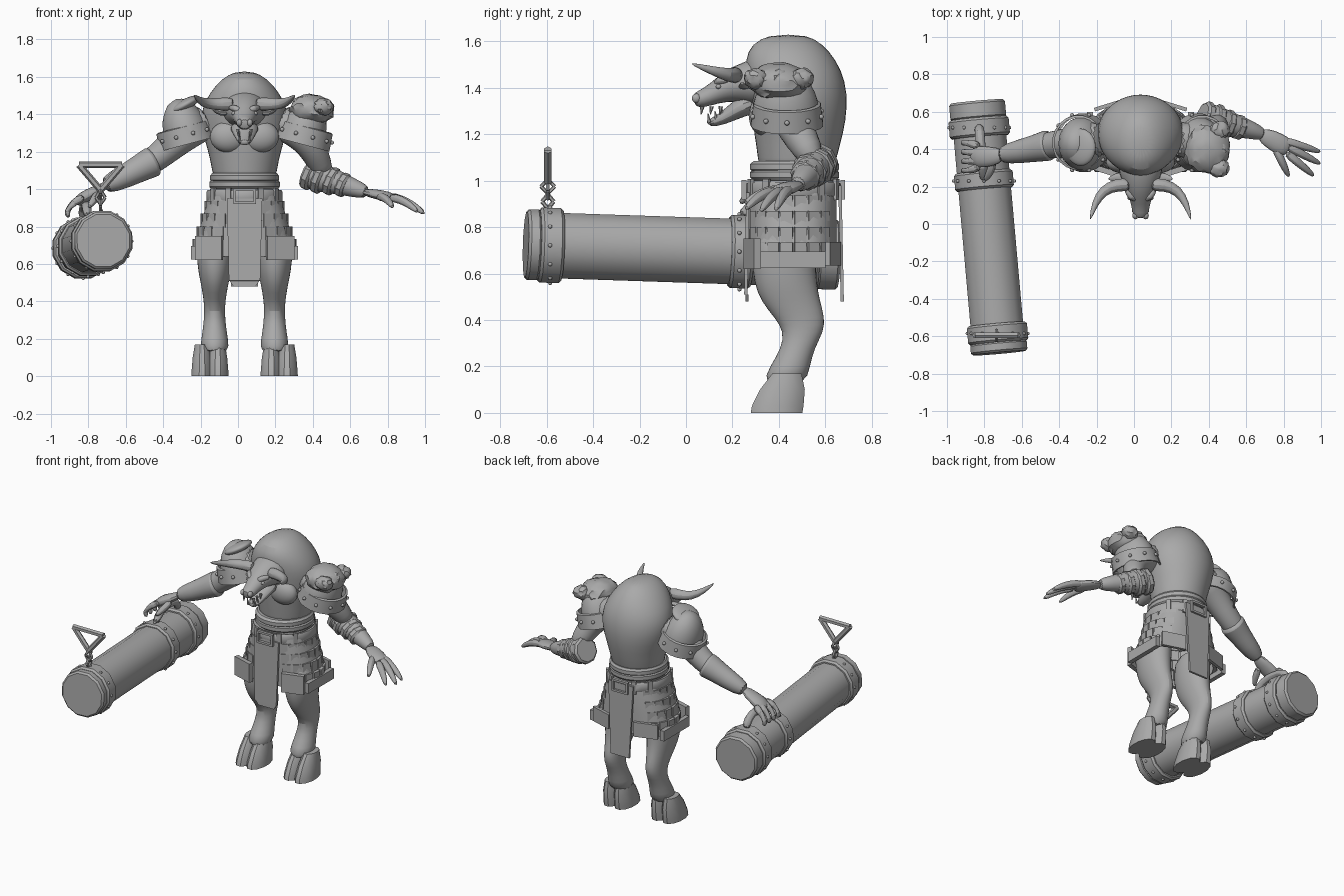
import bpy, bmesh, math, random
from mathutils import Vector as V, Matrix

random.seed(4)
cube = bpy.data.objects.get("Cube")
if cube:
    bpy.data.objects.remove(cube)

M = 0.035  # body centre line
grey = bpy.data.materials.new("plain_grey")
grey.use_nodes = True
grey.diffuse_color = (0.4, 0.4, 0.4, 1)
grey.node_tree.nodes["Principled BSDF"].inputs["Base Color"].default_value = (0.4, 0.4, 0.4, 1)
made = []


def finish(name, bm, soft=0):
    bmesh.ops.recalc_face_normals(bm, faces=bm.faces)
    mesh = bpy.data.meshes.new(name)
    bm.to_mesh(mesh)
    bm.free()
    mesh.materials.append(grey)
    ob = bpy.data.objects.new(name, mesh)
    bpy.context.collection.objects.link(ob)
    if soft:
        ob.modifiers.new("soft", "SUBSURF").levels = soft
    made.append(ob)
    return ob


def loft(name, rings, n=16, soft=0, cap=True, power=1.0):
    """Skin a list of (centre, u, v) ellipses."""
    bm = bmesh.new()
    def sq(a):
        return math.copysign(abs(a) ** power, a)
    loops = []
    for c, u, v in rings:
        angles = [math.tau * (i + 0.5) / n for i in range(n)]
        loops.append([bm.verts.new(c + u * sq(math.cos(a)) + v * sq(math.sin(a))) for a in angles])
    for a, b in zip(loops, loops[1:]):
        for i in range(n):
            j = (i + 1) % n
            bm.faces.new((a[i], a[j], b[j], b[i]))
    if cap:
        bm.faces.new(loops[0])
        bm.faces.new(loops[-1])
    return finish(name, bm, soft)


def stack(name, rows, x=M, **kw):
    """Horizontal sections: (z, y front, y back, half width)."""
    return loft(name, [(V((x, (f + b) / 2, z)), V((w, 0, 0)), V((0, (b - f) / 2, 0)))
                       for z, f, b, w in rows], **kw)


def tube(name, pts, radii, n=10, soft=1, flat=1.0):
    pts = [V(p) for p in pts]
    rings = []
    for i, p in enumerate(pts):
        t = (pts[min(i + 1, len(pts) - 1)] - pts[max(i - 1, 0)]).normalized()
        ref = V((0, 0, 1)) if abs(t.z) < 0.9 else V((0, 1, 0))
        u = t.cross(ref).normalized()
        rings.append((p, u * radii[i], u.cross(t) * radii[i] * flat))
    return loft(name, rings, n, soft)


def ball(name, c, r, rough=0.0, tilt=0.0, cut=None):
    bm = bmesh.new()
    bmesh.ops.create_icosphere(bm, subdivisions=3, radius=1)
    if cut is not None:
        geom = bm.verts[:] + bm.edges[:] + bm.faces[:]
        bmesh.ops.bisect_plane(bm, geom=geom, plane_co=(0, 0, cut), plane_no=(0, 0, 1), clear_inner=True)
    for v in bm.verts:
        v.co *= 1 + random.uniform(-rough, rough)
    bm.transform(Matrix.Translation(c) @ Matrix.Rotation(tilt, 4, "Y") @ Matrix.Diagonal((*r, 1)))
    return finish(name, bm)


def box(name, c, size, rot=0.0, axis="Z", taper=1.0):
    bm = bmesh.new()
    bmesh.ops.create_cube(bm, size=1)
    for v in bm.verts:
        if v.co.z < 0:
            v.co.x *= taper
    bm.transform(Matrix.Translation(c) @ Matrix.Rotation(rot, 4, axis) @ Matrix.Diagonal((*size, 1)))
    return finish(name, bm)


# Torso with the great hump
stack("torso", [(1.0, .31, .63, .16), (1.1, .31, .65, .175), (1.2, .29, .68, .195),
                (1.32, .28, .7, .235), (1.43, .26, .69, .235), (1.52, .25, .65, .185),
                (1.59, .28, .59, .125), (1.63, .36, .52, .05)], n=20, soft=1)
for s in (-1, 1):
    tube("back_ridge", [(M + s * .045, y, z) for y, z in ((.3, 1.54), (.42, 1.595), (.54, 1.58), (.63, 1.49), (.67, 1.36))],
         [.03, .035, .035, .03, .015])
    ball("chest_muscle", (M + s * .085, .33, 1.28), (.1, .06, .085))

# Head, jaws and horns
tube("head", [(M, .38, 1.43), (M, .26, 1.42), (M, .19, 1.41), (M, .12, 1.375), (M, .07, 1.352), (M, .03, 1.345)],
     [.15, .115, .085, .055, .047, .036], n=12, flat=.85)
tube("lower_jaw", [(M, .3, 1.34), (M, .22, 1.31), (M, .16, 1.265), (M, .09, 1.245)],
     [.09, .07, .045, .03], n=12, flat=.6)
for s in (-1, 1):
    def side(x, y, z):
        return (M + s * x, y, z)
    tube("horn", [side(.05, .21, 1.455), side(.13, .21, 1.455), side(.2, .18, 1.455),
                  side(.245, .11, 1.475), side(.27, .02, 1.505)], [.04, .036, .03, .02, .004])
    tube("ear", [side(.08, .25, 1.41), side(.13, .25, 1.4), side(.175, .24, 1.425)],
         [.025, .03, .004], flat=.5)
    tube("brow", [side(.015, .13, 1.41), side(.05, .14, 1.435), side(.08, .19, 1.435)], [.015, .02, .015])
    ball("nostril", side(.028, .045, 1.355), (.016, .02, .02))
    ball("eye", side(.058, .14, 1.405), (.012, .012, .01))
    for k in range(3):
        tube("upper_tooth", [side(.036, .07 + k * .04, 1.32), side(.036, .065 + k * .04, 1.285)],
             [.01, .002], n=6, soft=0)
        tube("lower_tooth", [side(.026, .1 + k * .03, 1.25 + k * .01), side(.028, .095 + k * .03, 1.29 + k * .01)],
             [.009, .002], n=6, soft=0)

# Legs ending in cloven hooves
for s in (-1, 1):
    stack("leg", [(.8, .3, .57, .1), (.66, .28, .56, .1), (.56, .29, .565, .09), (.48, .32, .58, .072),
                  (.41, .38, .6, .06), (.35, .42, .595, .056), (.28, .41, .555, .06), (.2, .36, .535, .072),
                  (.12, .32, .52, .085)], x=M + s * .16, soft=1)
    for k in (-1, 1):
        stack("hoof", [(.17, .37, .5, .04), (.1, .315, .515, .052), (.03, .28, .51, .058), (0, .275, .505, .06)],
              x=M + s * .185 + k * .042, n=12)

# Skirt, hem, plate strips and the hanging cloths
stack("skirt", [(1.0, .28, .64, .185), (.92, .27, .65, .205), (.78, .27, .65, .245), (.64, .275, .65, .275)],
      n=24, cap=False, power=.8)
for s in (-1, 1):
    for k in range(7):
        a = math.radians(-62 + k * 18)
        for row in range(4):
            z = .9 - row * .068
            w, d = .2 + row * .022, .185
            box("skirt_plate", (M + s * w * math.cos(a) ** .8, .46 + d * math.sin(a), z),
                (.022, .052, .074), s * a)
    box("front_flap", (M + s * .19, .285, .685), (.15, .03, .13), s * .3)
    box("rear_flap", (M + s * .17, .635, .685), (.16, .02, .1), -s * .3)
    box("side_hem", (M + s * .27, .46, .66), (.03, .28, .07))
box("front_cloth", (M, .262, .73), (.19, .014, .44), -.02, "X", .88)
box("front_cloth_tip", (M, .263, .495), (.16, .012, .03), 0, "X", .75)
box("back_cloth", (M, .668, .73), (.19, .014, .5), .02, "X", .75)

# Waist wraps, belt, buckle and loops
for z, w in ((1.06, .185), (1.025, .19)):
    stack("waist_wrap", [(z - .025, .29, .65, w - .01), (z - .012, .275, .66, w), (z + .012, .275, .66, w),
                         (z + .025, .29, .65, w - .01)], n=24)
stack("belt", [(.93, .265, .66, .2), (.94, .258, .668, .205), (.985, .258, .668, .205), (.995, .265, .66, .2)], n=24)
for y in (.25, .675):
    for dx, dz, w, h in ((0, .035, .12, .014), (0, -.035, .12, .014), (.055, 0, .014, .08), (-.055, 0, .014, .08)):
        box("buckle_bar", (M + dx, y, .962 + dz), (w, .02, h))
for deg in (35, 65, 115, 145, 215, 245, 295, 325):
    a = math.radians(deg)
    box("belt_loop", (M + .203 * math.cos(a), .463 + .203 * math.sin(a), .962), (.016, .03, .09), a)

# Shoulder guards with riveted bands
for s in (-1, 1):
    cx = M + s * .305
    ball("shoulder_dome", (cx, .43, 1.28), (.125, .145, .21), 0, s * .3, 0)
    up = V((s * .3, 0, .95))
    c, u, v = V((cx, .435, 1.24)), V((.15, 0, -s * .04)), V((0, .158, -.0))
    loft("shoulder_band", [(c, u * .93, v * .93), (c, u, v), (c + up * .095, u * .93, v * .93),
                           (c + up * .1, u * .84, v * .84)], n=20, cap=False)
    for k in range(10):
        a = math.tau * k / 10
        ball("rivet", c + up * .05 + (u * math.cos(a) + v * math.sin(a)) * .98, (.011, .011, .011))
ball("crest_plate", (M - .32, .41, 1.45), (.09, .1, .03), 0, -.5)
ball("rough_crest", (M + .36, .4, 1.425), (.12, .13, .08), .07, .15)
for y in (.3, .4, .5):
    ball("crest_lump", (M + .42, y, 1.44), (.055, .05, .045), .1)

# Right arm, bracer and gripping hand
tube("right_arm", [(-.15, .46, 1.38), (-.26, .44, 1.32), (-.37, .43, 1.22), (-.48, .42, 1.13), (-.6, .39, 1.07)],
     [.11, .1, .08, .07, .06], n=14)
tube("right_bracer", [(-.44, .425, 1.155), (-.46, .42, 1.145), (-.5, .41, 1.125), (-.6, .39, 1.07), (-.73, .365, 1.01)],
     [.075, .088, .078, .066, .05], n=14)
tube("right_palm", [(-.7, .37, 1.025), (-.76, .36, .99), (-.83, .36, .955), (-.87, .36, .92)],
     [.04, .055, .065, .05], flat=.55)
for y in (.285, .335, .385, .435):
    tube("right_finger", [(-.82, .36 + (y - .36) * .7, .96), (-.88, y, .93), (-.92, y, .88), (-.905, y, .845)],
         [.026, .024, .021, .012], n=8)
tube("right_thumb", [(-.75, .34, .98), (-.77, .27, .94), (-.8, .23, .9)], [.026, .024, .012], n=8)

# Left arm, ragged wrapping and open hand
tube("left_arm", [(.2, .45, 1.38), (.32, .44, 1.32), (.4, .47, 1.22), (.44, .53, 1.13), (.46, .54, 1.08)],
     [.11, .1, .08, .068, .06], n=14)
tube("left_forearm", [(.38, .57, 1.075), (.42, .56, 1.07), (.52, .53, 1.04), (.62, .505, 1.005), (.7, .475, .98)],
     [.08, .085, .068, .05, .036], n=14)
for x, r in ((.385, .088), (.44, .09), (.5, .078), (.56, .067)):
    p = V((x, .57 - (x - .38) * .3, 1.08 - (x - .38) * .32))
    d = V((.022, -.007, -.01))
    tube("arm_wrap", [p - d, p - d * .5, p + d * .5, p + d], [r * .85, r, r, r * .85], n=9, soft=0)
tube("left_palm", [(.67, .485, .985), (.73, .455, .975), (.8, .415, .96), (.83, .4, .95)],
     [.036, .055, .06, .045], flat=.5)
for base, tip in (((.79, .45, .965), (1.0, .385, .87)), ((.81, .42, .96), (1.0, .32, .865)),
                  ((.81, .385, .955), (.965, .255, .875)), ((.75, .42, .96), (.83, .25, .9))):
    a, b = V(base), V(tip)
    tube("left_finger", [a, a.lerp(b, .4) + V((0, 0, .022)), a.lerp(b, .75) + V((0, 0, .015)), b],
         [.027, .024, .021, .01], n=8)

# Great cask, its bands and the carrying handle
start, end = V((-.72, -.69, .725)), V((-.84, .655, .68))


def cask(y):
    return start.lerp(end, (y - start.y) / (end.y - start.y))


def hoop(name, y0, y1, r, bevel=.012):
    pts = [cask(y0), cask(y0 + bevel), cask(y1 - bevel), cask(y1)]
    tube(name, pts, [r - bevel, r, r, r - bevel], n=12, soft=0)


hoop("cask_body", -.67, .62, .146, .002)
hoop("front_end_cap", -.69, -.63, .157)
hoop("front_band", -.635, -.535, .167)
hoop("middle_band", .185, .28, .163)
hoop("rear_band", .465, .565, .167)
hoop("rear_end_cap", .56, .655, .155)
for y in (-.585, .23, .515):
    for k in range(12):
        a = math.tau * k / 12
        ball("band_stud", cask(y) + V((math.cos(a), 0, math.sin(a))) * .162, (.009, .009, .009))
lift = V((0, 0, 1))
tube("carry_handle", [cask(.52) + lift * .15, cask(.5) + lift * .215, cask(.4) + lift * .23,
                      cask(.3) + lift * .22, cask(.23) + lift * .15], [.028, .03, .026, .028, .026], n=8)


# Chain links and triangular pull
def frame(name, pts, r):
    for a, b in zip(pts, pts[1:] + pts[:1]):
        tube(name, [a, b], [r, r], n=6, soft=0)


px, py = -.735, -.595
frame("lower_link", [(px, py, .88), (px, py + .025, .91), (px, py, .94), (px, py - .025, .91)], .009)
frame("upper_link", [(px, py, .92), (px + .025, py, .955), (px, py, .995), (px - .025, py, .955)], .009)
frame("side_link", [(px, py, .945), (px, py + .03, .975), (px, py, 1.005), (px, py - .03, .975)], .008)
frame("triangle_pull", [(px - .115, py, 1.13), (px + .115, py, 1.13), (px, py, .995)], .018)

# Smooth shading that keeps hard edges
bpy.ops.object.select_all(action="DESELECT")
for ob in made:
    ob.select_set(True)
bpy.context.view_layer.objects.active = made[0]
bpy.ops.object.shade_smooth_by_angle(angle=math.radians(35))
